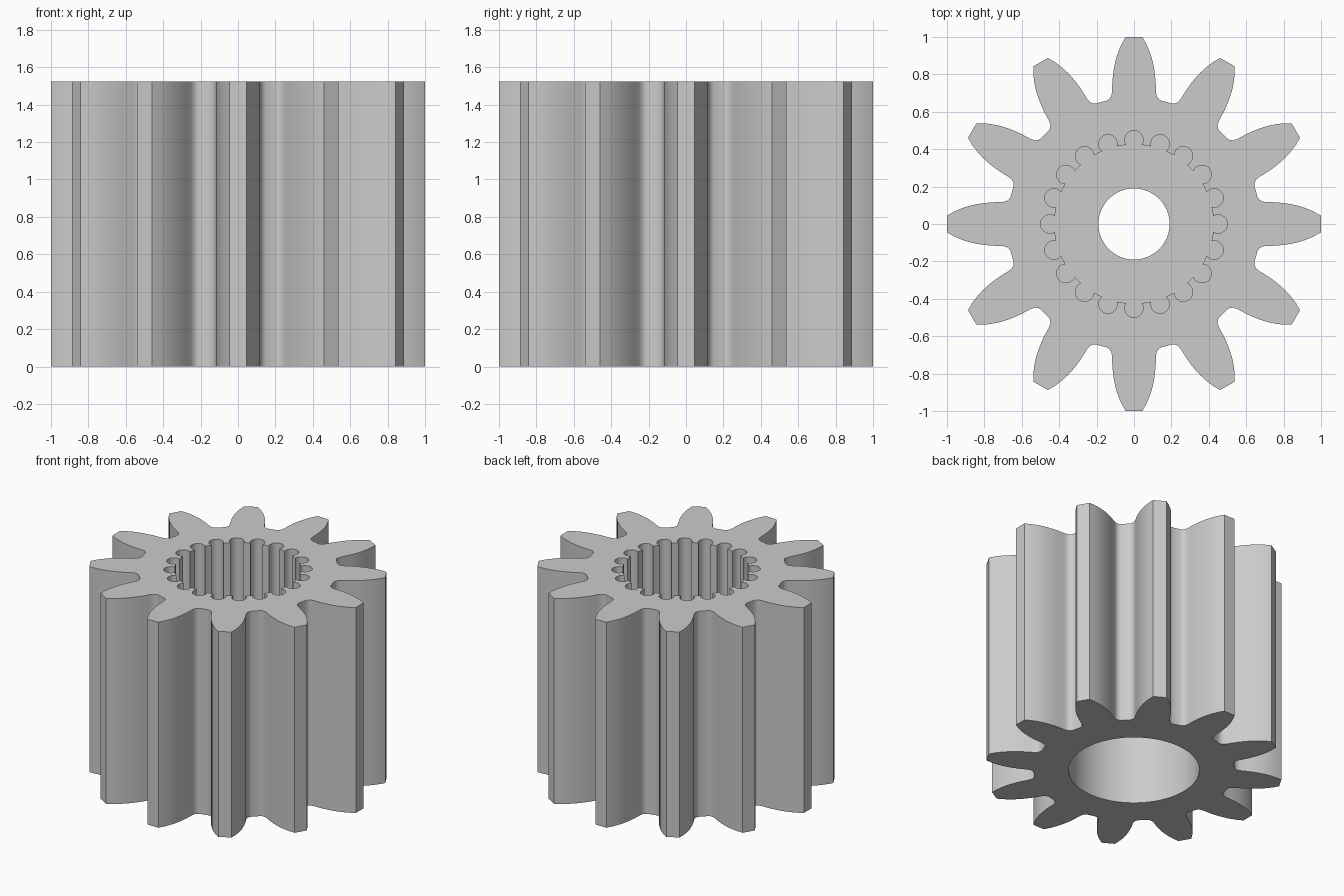
import bpy, bmesh
from math import sin, cos, pi, tau, sqrt, asin, atan2

HEIGHT = 1.525
TEETH, SPLINES = 12, 20
WEB_LOW, WEB_HIGH = 0.6, 0.9

old = bpy.data.objects.get("Cube")
if old:
    bpy.data.objects.remove(old, do_unlink=True)

steel = bpy.data.materials.new("plain grey steel")
steel.use_nodes = True
grey = (0.6, 0.6, 0.6, 1)
steel.diffuse_color = grey
steel.node_tree.nodes["Principled BSDF"].inputs["Base Color"].default_value = grey


def prism(name, outline, low, high):
    """Extrude a closed outline from one height to another."""
    bm = bmesh.new()
    base = bm.faces.new([bm.verts.new((x, y, low)) for x, y in outline])
    top = bmesh.ops.extrude_face_region(bm, geom=[base])["geom"]
    for v in top:
        if isinstance(v, bmesh.types.BMVert):
            v.co.z = high
    bmesh.ops.recalc_face_normals(bm, faces=bm.faces)
    mesh = bpy.data.meshes.new(name)
    bm.to_mesh(mesh)
    bm.free()
    mesh.materials.append(steel)
    obj = bpy.data.objects.new(name, mesh)
    bpy.context.collection.objects.link(obj)
    return obj


def repeat(pattern, count):
    """Rotate a pattern of points around the axis."""
    turns = [tau * i / count for i in range(count)]
    return [(x * cos(a) - y * sin(a), x * sin(a) + y * cos(a))
            for a in turns for x, y in pattern]


def circle(radius, sides=96):
    return repeat([(radius, 0)], sides)


# Tooth flank from tip to root: distance along the tooth, half width
flank = [(0.999, 0.045), (0.96, 0.067), (0.92, 0.084), (0.88, 0.097),
         (0.84, 0.106), (0.80, 0.112), (0.76, 0.116), (0.71, 0.117),
         (0.685, 0.121), (0.668, 0.132), (0.659, 0.148)]
tooth = [(r, -w) for r, w in reversed(flank)] + flank
gear = prism("pinion_gear", repeat(tooth, TEETH), 0, HEIGHT)

# One spline groove: a round lobe, then the land up to the next lobe
LOBE_CENTRE, LOBE_RADIUS, LAND = 0.45, 0.05, 0.425
reach = (LAND**2 - LOBE_CENTRE**2 - LOBE_RADIUS**2) / (2 * LOBE_CENTRE)
sweep = atan2(sqrt(LOBE_RADIUS**2 - reach**2), reach)
steps = 12
lobe = [(LOBE_CENTRE + LOBE_RADIUS * cos(sweep * (2 * i / steps - 1)),
         LOBE_RADIUS * sin(sweep * (2 * i / steps - 1)))
        for i in range(steps + 1)]
mid = pi / SPLINES
groove = lobe + [(LAND * cos(mid), LAND * sin(mid))]

# Splined socket above, plain counterbore below, small hole through the web
cutters = [
    prism("spline_cutter", repeat(groove, SPLINES), WEB_HIGH, HEIGHT + 0.1),
    prism("counterbore_cutter", circle(0.44), -0.1, WEB_LOW),
    prism("hole_cutter", circle(0.19, 64), WEB_LOW - 0.1, WEB_HIGH + 0.1),
]
for cutter in cutters:
    cutter.hide_render = True
    cut = gear.modifiers.new(cutter.name, "BOOLEAN")
    cut.operation = "DIFFERENCE"
    cut.solver = "EXACT"
    cut.object = cutter

# Bake the cuts and remove the cutters
bpy.context.view_layer.update()
graph = bpy.context.evaluated_depsgraph_get()
finished = bpy.data.meshes.new_from_object(gear.evaluated_get(graph))
gear.modifiers.clear()
gear.data = finished
for cutter in cutters:
    bpy.data.objects.remove(cutter, do_unlink=True)

# Smooth flanks with crisp tooth tips and rims
bpy.ops.object.select_all(action="DESELECT")
gear.select_set(True)
bpy.context.view_layer.objects.active = gear
bpy.ops.object.shade_smooth_by_angle(angle=pi / 6)
